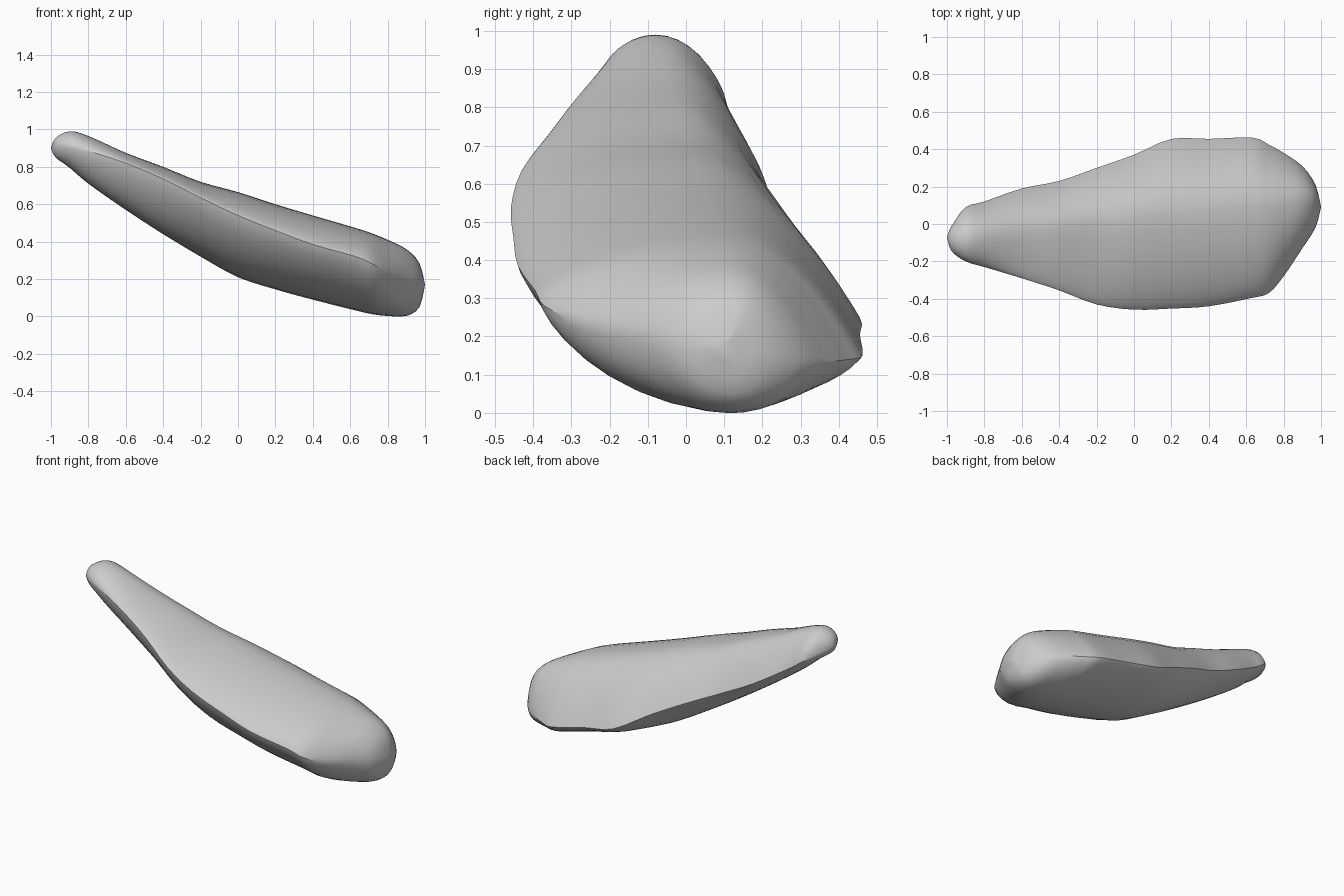
import bpy, bmesh, math

if "Cube" in bpy.data.objects:
    bpy.data.objects.remove(bpy.data.objects["Cube"])

# Stations along the body:
# x, y front edge, y back edge, z front edge, z back edge, z top, z bottom
STATIONS = [
    (-1.00, -.07, -.07, .90, .90, .90, .90),
    (-.975, -.145, -.01, .91, .88, .955, .85),
    (-.90, -.20, .09, .91, .84, .99, .795),
    (-.80, -.23, .12, .885, .77, .965, .71),
    (-.60, -.29, .19, .82, .65, .875, .57),
    (-.40, -.355, .23, .735, .55, .80, .44),
    (-.20, -.43, .30, .635, .46, .72, .32),
    (.00, -.458, .37, .54, .36, .665, .21),
    (.20, -.452, .455, .46, .25, .60, .145),
    (.40, -.44, .455, .385, .205, .54, .09),
    (.63, -.395, .462, .32, .15, .473, .032),
    (.72, -.37, .425, .28, .14, .443, .012),
    (.80, -.28, .38, .24, .135, .41, .003),
    (.90, -.13, .31, .21, .13, .36, .003),
    (.97, -.02, .21, .18, .15, .285, .05),
    (1.00, .09, .09, .17, .17, .17, .17),
]
STEPS = 3      # subdivisions between stations
QUARTER = 9    # segments per quarter of a section


def catmull(a, b, c, d, t):
    return tuple(.5 * (2*q + (r-p)*t + (2*p-5*q+4*r-s)*t*t + (3*q-p-3*r+s)*t**3)
                 for p, q, r, s in zip(a, b, c, d))


def smooth_rows():
    n = len(STATIONS)
    rows = []
    for i in range(n - 1):
        ctrl = [STATIONS[min(max(i + k, 0), n - 1)] for k in (-1, 0, 1, 2)]
        rows += [catmull(*ctrl, s / STEPS) for s in range(STEPS)]
    return rows + [STATIONS[-1]]


def section(row):
    # lens-shaped section with a ridge, a keel and two side edges
    x, y0, y1, z0, z1, top, bot = row
    ridge = min(max(.02 + .11 * x, y0 + .4 * (y1 - y0) * (x < -.9)), y1)
    ridge = max(ridge, y0)
    pts = []
    for k in range(4 * QUARTER):
        a = 2 * math.pi * k / (4 * QUARTER)
        u = math.cos(a)
        back, upper = u >= 0, math.sin(a) >= 0
        sharp = 1.0 if back and upper else .75
        e = .5 + (sharp - .5) * max(0, 1 - x ** 6)
        y = ridge + u * ((y1 - ridge) if back else (ridge - y0))
        edge = z1 if back else z0
        h = max(0, 1 - u * u) ** e
        pts.append((x, y, edge + h * ((top if upper else bot) - edge)))
    return pts


# Body: loft through all the sections
bm = bmesh.new()
rings = [[bm.verts.new(p) for p in section(r)] for r in smooth_rows()]
for a, b in zip(rings, rings[1:]):
    m = len(a)
    for k in range(m):
        bm.faces.new((a[k], a[(k + 1) % m], b[(k + 1) % m], b[k]))
bmesh.ops.remove_doubles(bm, verts=bm.verts, dist=.0005)
bmesh.ops.recalc_face_normals(bm, faces=bm.faces)
mesh = bpy.data.meshes.new("tapered_body")
bm.to_mesh(mesh)
bm.free()
body = bpy.data.objects.new("tapered_body", mesh)
bpy.context.collection.objects.link(body)

# Soft surface, creased along the side edges
bpy.context.view_layer.objects.active = body
body.select_set(True)
bpy.ops.object.shade_smooth_by_angle(angle=math.radians(25))
